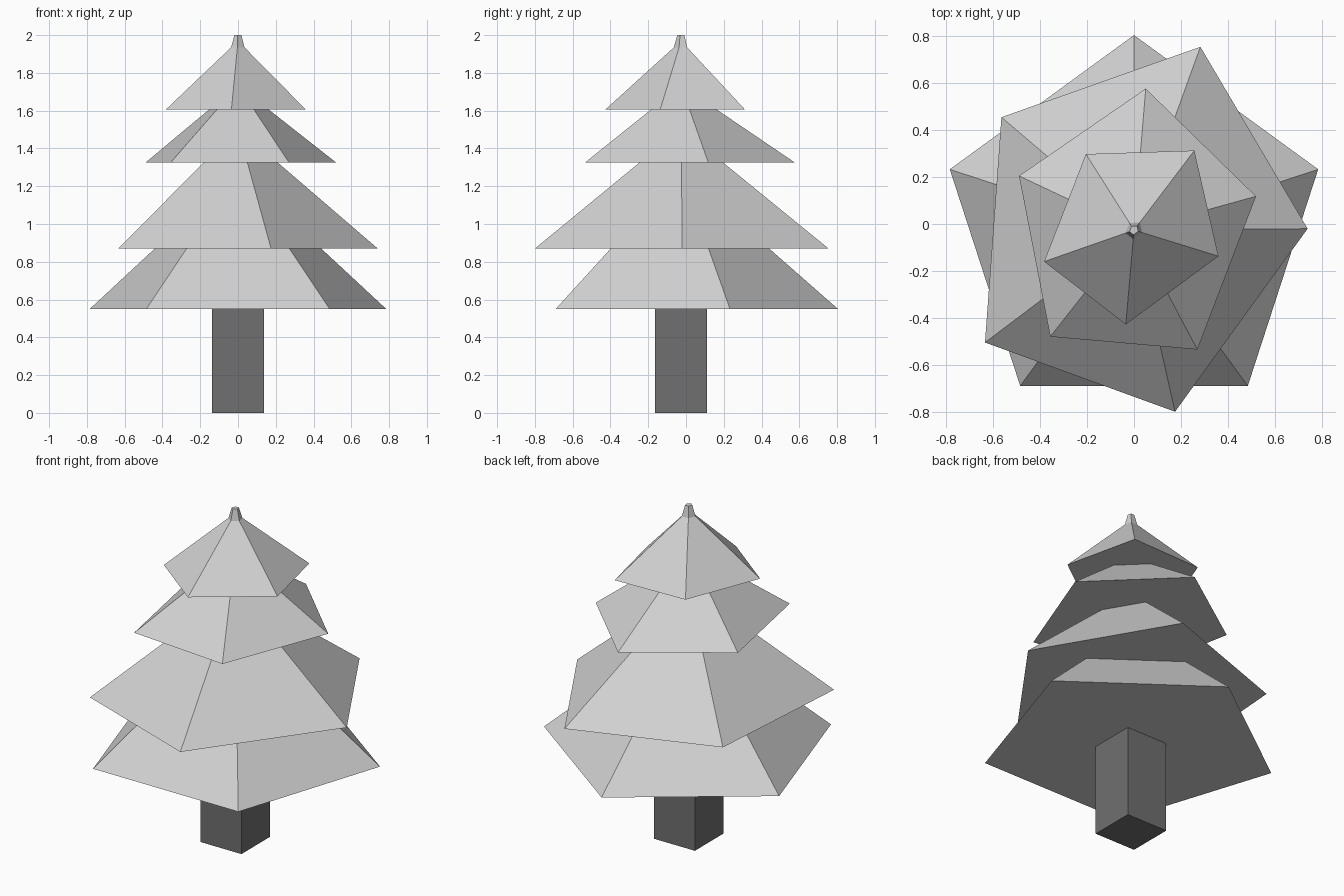
import bpy
import bmesh
from mathutils import Vector

cube = bpy.data.objects.get("Cube")
if cube:
    bpy.data.objects.remove(cube, do_unlink=True)

AXIS = Vector((0, -0.026))  # tree axis in plan


def make_material(name, value):
    mat = bpy.data.materials.new(name)
    mat.use_nodes = True
    colour = (value, value, value, 1)
    mat.diffuse_color = colour
    mat.node_tree.nodes["Principled BSDF"].inputs["Base Color"].default_value = colour
    return mat


def loft(name, outline, levels, mat):
    """Stack scaled copies of an outline, given as (height, scale) levels."""
    bm = bmesh.new()
    rings = []
    for z, scale in levels:
        points = [AXIS + (Vector(p) - AXIS) * scale for p in outline]
        rings.append([bm.verts.new((p.x, p.y, z)) for p in points])
    count = len(outline)
    for low, high in zip(rings, rings[1:]):
        for i in range(count):
            j = (i + 1) % count
            bm.faces.new((low[i], low[j], high[j], high[i]))
    bm.faces.new(rings[0])
    bm.faces.new(rings[-1])
    bmesh.ops.recalc_face_normals(bm, faces=bm.faces)
    mesh = bpy.data.meshes.new(name)
    bm.to_mesh(mesh)
    bm.free()
    mesh.materials.append(mat)
    obj = bpy.data.objects.new(name, mesh)
    bpy.context.collection.objects.link(obj)
    return obj


foliage = make_material("light grey foliage", 0.64)
bark = make_material("dark grey bark", 0.16)

# Square trunk
h = 0.137
square = [(AXIS.x + sx * h, AXIS.y + sy * h)
          for sx, sy in ((-1, -1), (1, -1), (1, 1), (-1, 1))]
loft("trunk", square, [(0, 1), (0.62, 1)], bark)

# Foliage tiers: base height, neck height, five-sided base outline
tiers = {
    "bottom_tier": (0.55, 1.21, [(0, 0.805), (0.785, 0.233), (0.485, -0.69),
                                 (-0.485, -0.69), (-0.785, 0.233)]),
    "lower_middle_tier": (0.87, 1.446, [(0.283, 0.755), (0.74, -0.02), (0.175, -0.80),
                                        (-0.635, -0.505), (-0.565, 0.455)]),
    "upper_middle_tier": (1.325, 1.695, [(0.05, 0.577), (0.52, 0.118), (0.27, -0.535),
                                         (-0.357, -0.48), (-0.49, 0.205)]),
    "top_tier": (1.605, 1.935, [(0.257, 0.313), (0.36, -0.137), (-0.035, -0.428),
                                (-0.383, -0.16), (-0.205, 0.298)]),
}
for name, (base, neck, outline) in tiers.items():
    # Sloping skirt, then a narrow pointed stub
    loft(name, outline, [(base, 1), (neck, 0.095), (neck + 0.065, 0.05)], foliage)
